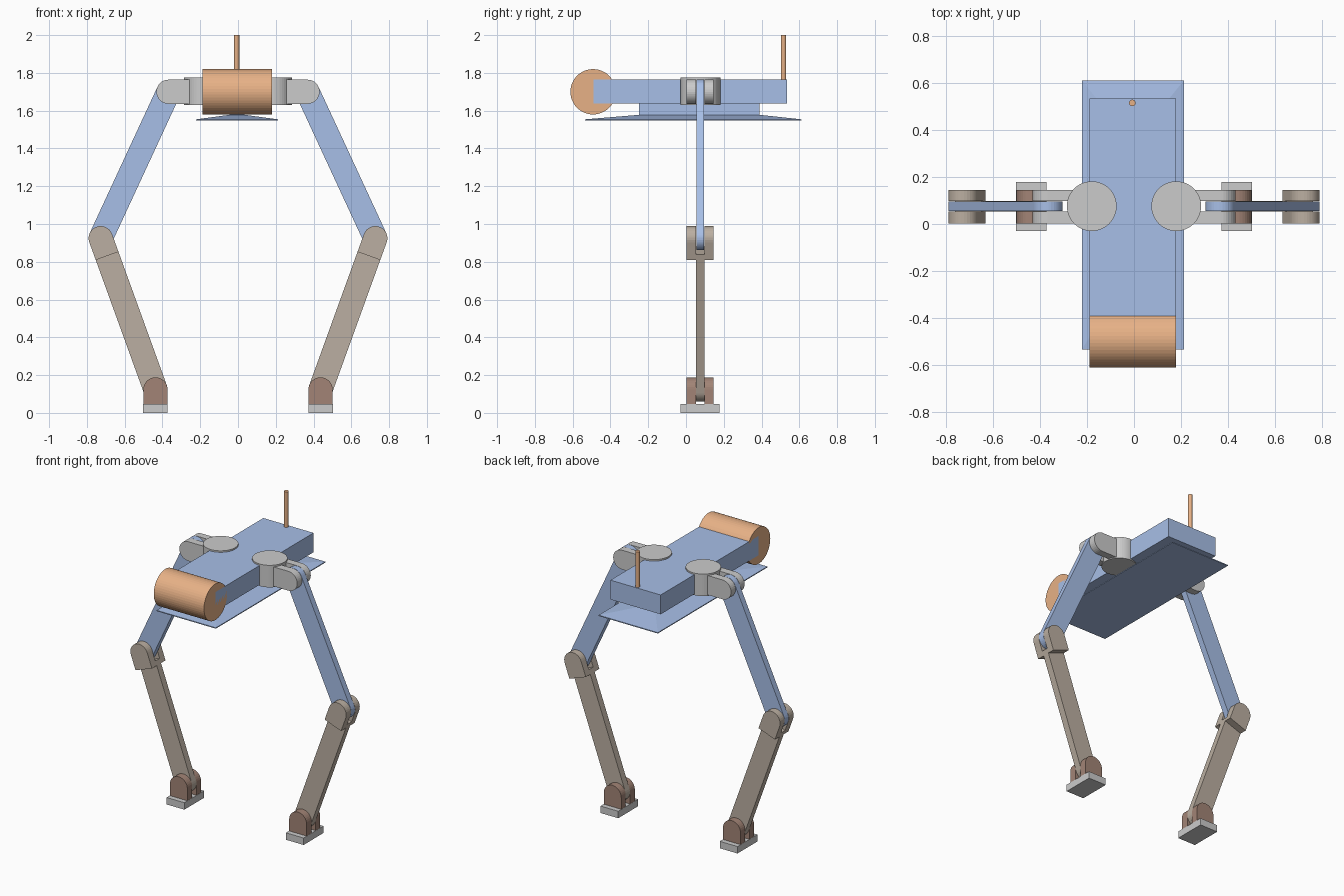
import bpy, bmesh, math
from mathutils import Vector, Matrix

if "Cube" in bpy.data.objects:
    bpy.data.objects.remove(bpy.data.objects["Cube"])


def material(name, rgb):
    m = bpy.data.materials.new(name)
    m.diffuse_color = (*rgb, 1)
    m.use_nodes = True
    m.node_tree.nodes["Principled BSDF"].inputs["Base Color"].default_value = m.diffuse_color
    return m


BLUE = material("blue", (0.39, 0.52, 0.80))
ORANGE = material("orange", (0.80, 0.44, 0.24))
BROWN = material("brown", (0.50, 0.43, 0.36))
DARK = material("dark_brown", (0.36, 0.23, 0.18))


def finish(name, bm, mat=None):
    bmesh.ops.recalc_face_normals(bm, faces=bm.faces[:])
    me = bpy.data.meshes.new(name)
    bm.to_mesh(me)
    bm.free()
    ob = bpy.data.objects.new(name, me)
    bpy.context.collection.objects.link(ob)
    if mat:
        me.materials.append(mat)
    return ob


def loft(bm, a, b):
    """Closed solid between two matching loops of points."""
    va, vb = [bm.verts.new(p) for p in a], [bm.verts.new(p) for p in b]
    bm.faces.new(va)
    bm.faces.new(vb[::-1])
    n = len(va)
    for i in range(n):
        bm.faces.new((va[i], vb[i], vb[(i + 1) % n], va[(i + 1) % n]))


def rect(x0, x1, y0, y1, z):
    return [(x0, y0, z), (x1, y0, z), (x1, y1, z), (x0, y1, z)]


def box(bm, x0, x1, y0, y1, z0, z1):
    loft(bm, rect(x0, x1, y0, y1, z0), rect(x0, x1, y0, y1, z1))


def cylinder(bm, centre, r, length, sides=48, rot=Matrix()):
    bmesh.ops.create_cone(bm, cap_ends=True, segments=sides, radius1=r, radius2=r,
                          depth=length, matrix=Matrix.Translation(centre) @ rot)


def link(bm, a, b, r, y0, y1, round_a=True, round_b=True, seg=16):
    """Flat bar in the XZ plane from a to b, with round or square ends."""
    a, b = Vector(a), Vector(b)
    ang = math.atan2(b.y - a.y, b.x - a.x)
    pts = []
    for c, start, rounded in ((a, ang + math.pi / 2, round_a), (b, ang - math.pi / 2, round_b)):
        n = seg if rounded else 1
        for i in range(n + 1):
            t = start + math.pi * i / n
            pts.append((c.x + r * math.cos(t), c.y + r * math.sin(t)))
    loft(bm, [(x, y0, z) for x, z in pts], [(x, y1, z) for x, z in pts])


# Body: hull, keel, bottom plate, front drum, antenna
CX = -0.005
bm = bmesh.new()
box(bm, CX - 0.184, CX + 0.184, -0.49, 0.535, 1.637, 1.765)
finish("body", bm, BLUE)

bm = bmesh.new()
box(bm, CX - 0.04, CX + 0.04, -0.248, 0.39, 1.575, 1.64)
finish("keel", bm, BLUE)

bm = bmesh.new()
low = rect(CX - 0.217, CX + 0.217, -0.535, 0.612, 1.554)
loft(bm, rect(CX - 0.217, CX + 0.217, -0.535, 0.612, 1.548), low)
loft(bm, low, rect(CX - 0.04, CX + 0.04, -0.248, 0.39, 1.578))
finish("bottom_plate", bm, BLUE)

bm = bmesh.new()
cylinder(bm, (CX, -0.492, 1.70), 0.12, 0.368, 48, Matrix.Rotation(math.pi / 2, 4, 'Y'))
finish("front_drum", bm, ORANGE)

bm = bmesh.new()
cylinder(bm, (CX - 0.002, 0.516, 1.88), 0.014, 0.24, 16)
finish("antenna", bm, ORANGE)

# Legs
CHEEKS = ((0.003, 0.053), (0.098, 0.145))
R = 0.064
for side, s in (("left", -1), ("right", 1)):
    hip, knee, ankle = Vector((s * 0.368, 1.70)), Vector((s * 0.727, 0.925)), Vector((s * 0.437, 0.124))
    down = (ankle - knee).normalized()

    # Hip: turning drum with a forked arm
    bm = bmesh.new()
    cylinder(bm, (s * 0.18, 0.076, 1.702), 0.106, 0.146)
    for y0, y1 in CHEEKS:
        link(bm, (s * 0.2, 1.70), hip, R, y0, y1, round_a=False)
    finish(side + "_hip", bm)

    # Thigh bar
    bm = bmesh.new()
    link(bm, hip, knee, R, 0.055, 0.096)
    finish(side + "_thigh", bm, BLUE)

    # Shin bar with a knee fork
    bm = bmesh.new()
    link(bm, knee + down * 0.07, ankle, R, 0.053, 0.098, round_a=False)
    for y0, y1 in CHEEKS:
        link(bm, knee, knee + down * 0.10, R, y0, y1, round_b=False)
    finish(side + "_shin", bm, BROWN)

    # Ankle fork and foot plate
    bm = bmesh.new()
    for y0, y1 in CHEEKS:
        link(bm, ankle, (ankle.x, 0.044), R, y0, y1, round_b=False)
    finish(side + "_ankle", bm, DARK)

    bm = bmesh.new()
    box(bm, ankle.x - 0.065, ankle.x + 0.065, -0.03, 0.178, 0, 0.046)
    finish(side + "_foot", bm)
